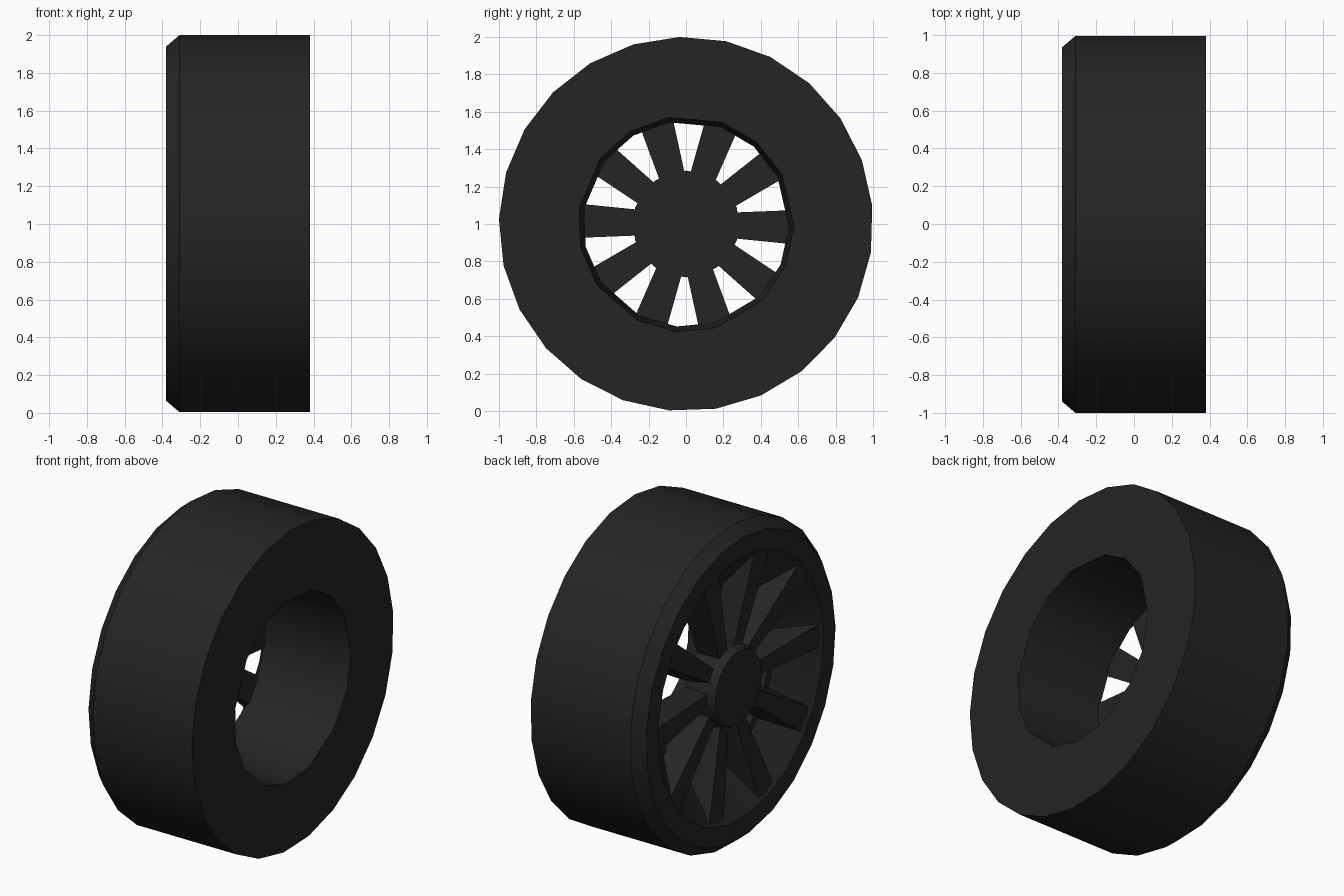
import bpy
import bmesh
from math import sin, cos, radians

cube = bpy.data.objects.get("Cube")
if cube:
    bpy.data.objects.remove(cube)

rubber = bpy.data.materials.new("dark_rubber")
rubber.use_nodes = True
colour = (0.018, 0.018, 0.018, 1)
rubber.diffuse_color = colour
bsdf = rubber.node_tree.nodes["Principled BSDF"]
bsdf.inputs["Base Color"].default_value = colour
bsdf.inputs["Roughness"].default_value = 0.9


def polar(x, r, deg, side=0.0):
    """Point at radius r around the axle, shifted sideways along the tangent."""
    a = radians(deg)
    return (x, r * cos(a) - side * sin(a), 1 + r * sin(a) + side * cos(a))


def ring(bm, x, r, angles):
    return [bm.verts.new(polar(x, r, a)) for a in angles]


def skin(bm, rings):
    """Join equal rings with quads."""
    for a, b in zip(rings, rings[1:]):
        n = len(a)
        for i in range(n):
            j = (i + 1) % n
            bm.faces.new((a[i], a[j], b[j], b[i]))


def loop_edges(bm, loop):
    return [bm.edges.get((v, loop[i - 1])) for i, v in enumerate(loop)]


def finish(bm, name, smooth):
    bmesh.ops.recalc_face_normals(bm, faces=bm.faces[:])
    mesh = bpy.data.meshes.new(name)
    bm.to_mesh(mesh)
    bm.free()
    mesh.materials.append(rubber)
    ob = bpy.data.objects.new(name, mesh)
    bpy.context.collection.objects.link(ob)
    if smooth:
        bpy.ops.object.select_all(action='DESELECT')
        ob.select_set(True)
        bpy.context.view_layer.objects.active = ob
        bpy.ops.object.shade_smooth_by_angle(angle=radians(30))
    return ob


# Tyre with chamfered shoulder, flat lip and dished rim wall
tread_angles = [92 + 14.4 * i for i in range(25)]
barrel_angles = [99.2 + 72 * k + step for k in range(5) for step in (0, 21.6, 43.2)]
bm = bmesh.new()
profile = [(0.38, 1.0), (-0.31, 1.0), (-0.38, 0.94), (-0.38, 0.82), (-0.2, 0.585)]
shell = [ring(bm, x, r, tread_angles) for x, r in profile]
skin(bm, shell)

# Coarser, slightly tapered barrel through the middle
barrel = [ring(bm, x, r, barrel_angles) for x, r in ((0.38, 0.577), (-0.2, 0.55))]
skin(bm, barrel)

# Flat annuli closing both ends between shell and barrel
for outer, inner in ((shell[0], barrel[0]), (shell[-1], barrel[1])):
    bmesh.ops.triangle_fill(bm, use_beauty=True,
                            edges=loop_edges(bm, outer) + loop_edges(bm, inner))
finish(bm, "tyre_and_rim", True)

# Hub
bm = bmesh.new()
hub_angles = [18 * i for i in range(20)]
hub = [ring(bm, x, r, hub_angles)
       for x, r in ((-0.365, 0.23), (-0.3, 0.25), (-0.19, 0.285))]
skin(bm, hub)
bm.faces.new(hub[0])
bm.faces.new(hub[-1])
finish(bm, "hub", True)

# Ten spokes: narrow front face, wider back, tips leaning out along the dish
for k in range(10):
    deg = 106.3 + 36 * k
    bm = bmesh.new()
    sections = []
    # each section: back x, back radius, back half width, then the same for the front
    for bx, br, bw, fx, fr, fw in ((-0.19, 0.2, 0.065, -0.31, 0.2, 0.04),
                                   (-0.19, 0.6, 0.093, -0.37, 0.82, 0.075)):
        sections.append([bm.verts.new(polar(*p)) for p in (
            (bx, br, deg, -bw), (bx, br, deg, bw),
            (fx, fr, deg, fw), (fx, fr, deg, -fw))])
    skin(bm, sections)
    for s in sections:
        bm.faces.new(s)
    finish(bm, f"spoke_{k + 1}", False)
